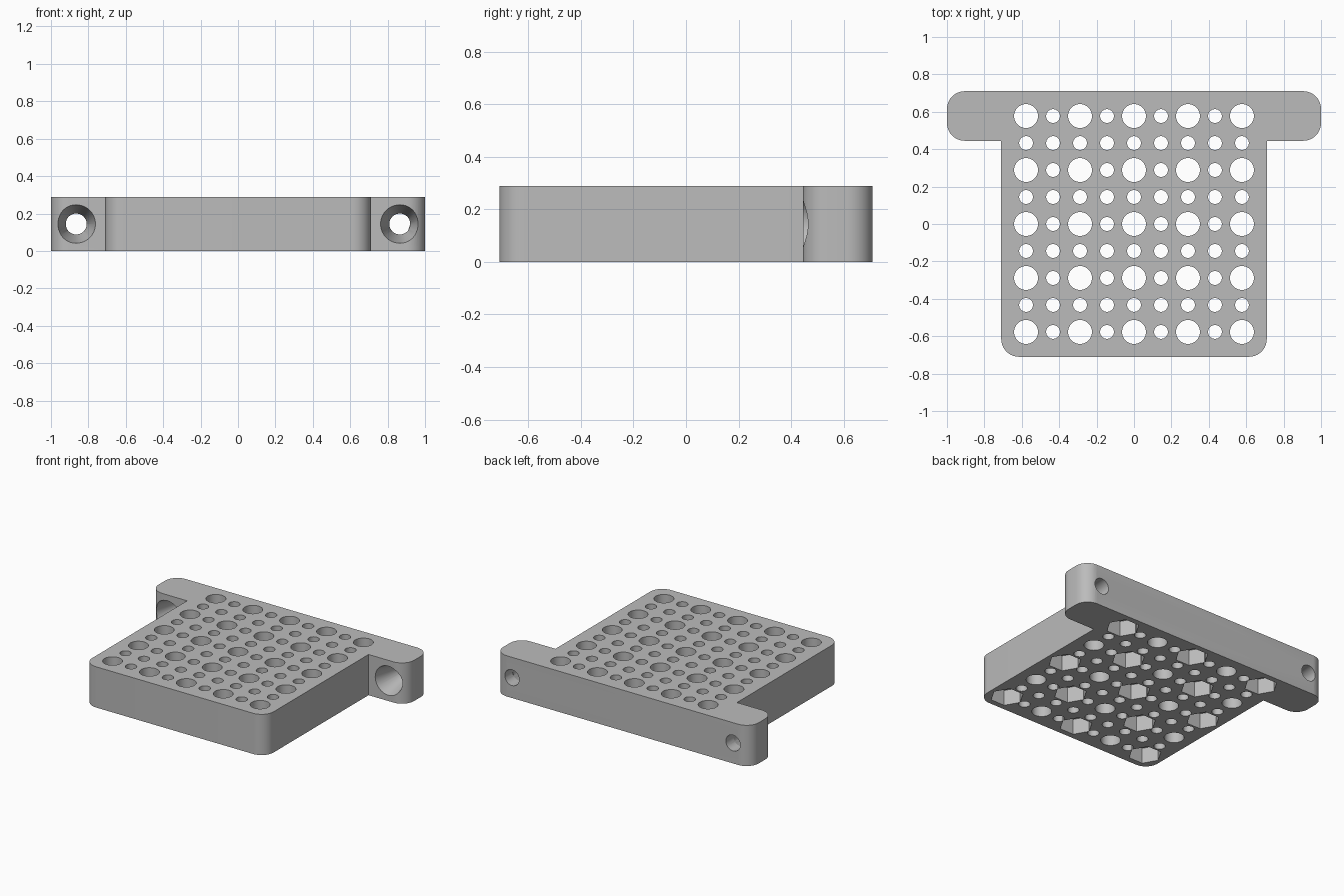
import bpy, bmesh, math
from mathutils import Matrix, Vector

cube = bpy.data.objects.get("Cube")
if cube:
    bpy.data.objects.remove(cube, do_unlink=True)

HEIGHT = 0.288
PITCH = 0.1443
HALF, BAR_FRONT, ROUND = 0.71, 0.445, 0.095

grey = bpy.data.materials.new("plain_grey")
grey.use_nodes = True
color = (0.5, 0.5, 0.5, 1)
grey.diffuse_color = color
grey.node_tree.nodes["Principled BSDF"].inputs["Base Color"].default_value = color


def make_object(name, bm):
    bmesh.ops.recalc_face_normals(bm, faces=bm.faces[:])
    mesh = bpy.data.meshes.new(name)
    bm.to_mesh(mesh)
    bm.free()
    mesh.materials.append(grey)
    obj = bpy.data.objects.new(name, mesh)
    bpy.context.collection.objects.link(obj)
    return obj


def add_cone(bm, matrix, r1, r2, depth, sides):
    bmesh.ops.create_cone(bm, cap_ends=True, segments=sides, radius1=r1,
                          radius2=r2, depth=depth, matrix=matrix)


def arc(cx, cy, start):
    """Quarter-circle corner of the outline."""
    return [(cx + ROUND * math.cos(start + math.pi / 2 * i / 10),
             cy + ROUND * math.sin(start + math.pi / 2 * i / 10)) for i in range(11)]


# T-shaped plate: right half of the outline, mirrored and extruded
right = (arc(HALF - ROUND, -HALF + ROUND, -math.pi / 2) + [(HALF, BAR_FRONT)]
         + arc(1 - ROUND, BAR_FRONT + ROUND, -math.pi / 2)
         + arc(1 - ROUND, HALF - ROUND, 0))
outline = right + [(-x, y) for x, y in reversed(right)]
bm = bmesh.new()
face = bm.faces.new([bm.verts.new((x, y, 0)) for x, y in outline])
top = bmesh.ops.extrude_face_region(bm, geom=[face])["geom"]
bmesh.ops.translate(bm, vec=(0, 0, HEIGHT),
                    verts=[v for v in top if isinstance(v, bmesh.types.BMVert)])
plate = make_object("mounting_plate", bm)

# Grid of through holes, and hexagonal nut pockets under every other large one
holes, pockets = bmesh.new(), bmesh.new()
for i in range(-4, 5):
    for j in range(-4, 5):
        large = i % 2 == 0 and j % 2 == 0
        radius = 0.064 if large else 0.037
        add_cone(holes, Matrix.Translation((i * PITCH, j * PITCH, HEIGHT / 2)),
                 radius, radius, 0.5, 40 if large else 28)
        if large and (i + j) % 4 == 0:
            place = Matrix.Translation((i * PITCH, j * PITCH, 0))
            add_cone(pockets, place @ Matrix.Rotation(math.pi / 2, 4, "Z"),
                     0.108, 0.108, 0.22, 6)
# Turn each hexagon so that a corner points along x
first = min(pockets.verts, key=lambda v: (v.co - Vector((0, 0, v.co.z))).length)
corner = max((v.co.x for v in pockets.verts))
if corner < 4 * PITCH + 0.1:
    for v in pockets.verts:
        step = 2 * PITCH
        cx, cy = round(v.co.x / step) * step, round(v.co.y / step) * step
        dx, dy = v.co.x - cx, v.co.y - cy
        v.co.x, v.co.y = cx + dy, cy - dx

# Screw holes through the ears, with a countersink at the front
sinks = bmesh.new()
turn = Matrix.Rotation(math.pi / 2, 4, "X")
for side in (-1, 1):
    x = side * 0.865
    add_cone(holes, Matrix.Translation((x, 0.6, HEIGHT / 2)) @ turn,
             0.056, 0.056, 0.5, 40)
    add_cone(sinks, Matrix.Translation((x, BAR_FRONT + 0.08, HEIGHT / 2)) @ turn,
             0.056, 0.108, 0.2, 40)

# Cut everything out of the plate
bpy.context.view_layer.objects.active = plate
plate.select_set(True)
for name, cut in (("hole_cutter", holes), ("pocket_cutter", pockets),
                  ("countersink_cutter", sinks)):
    cutter = make_object(name, cut)
    cutter.hide_render = True
    mod = plate.modifiers.new(name, "BOOLEAN")
    mod.operation = "DIFFERENCE"
    mod.solver = "EXACT"
    mod.object = cutter
    bpy.ops.object.modifier_apply(modifier=mod.name)
    bpy.data.objects.remove(cutter, do_unlink=True)

bpy.ops.object.shade_smooth_by_angle(angle=math.radians(30))
